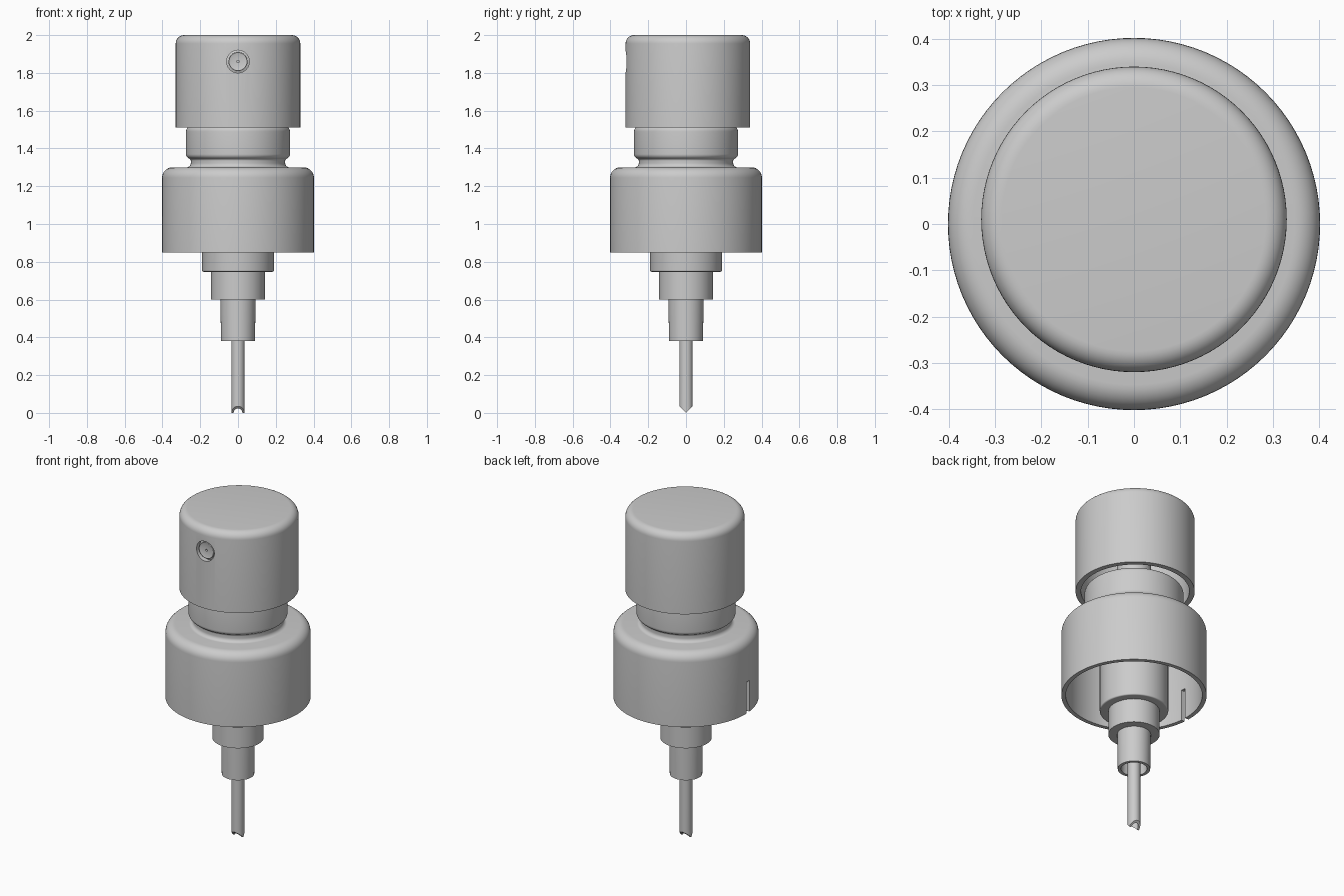
import bpy, bmesh, math
from mathutils import Vector, Matrix

if "Cube" in bpy.data.objects:
    bpy.data.objects.remove(bpy.data.objects["Cube"])

SEG = 96


def fillet(points, steps=8):
    """Round the corners of an (r, z, fillet radius) profile."""
    out = []
    for i, p in enumerate(points):
        c = Vector(p[:2])
        if len(p) < 3:
            out.append(c)
            continue
        a = (Vector(points[i - 1][:2]) - c).normalized()
        b = (Vector(points[(i + 1) % len(points)][:2]) - c).normalized()
        half = a.angle(b) / 2
        start = c + a * (p[2] / math.tan(half))
        centre = c + (a + b).normalized() * (p[2] / math.sin(half))
        v = start - centre
        sweep = math.pi - 2 * half
        if a.x * b.y - a.y * b.x < 0:
            sweep = -sweep
        for k in range(steps + 1):
            t = -sweep * k / steps
            out.append(centre + Vector((v.x * math.cos(t) - v.y * math.sin(t),
                                        v.x * math.sin(t) + v.y * math.cos(t))))
    return out


def lathe(name, points, seg=SEG, closed=False, matrix=Matrix()):
    """Spin a profile around z; the matrix places the result."""
    prof = fillet(points)
    bm = bmesh.new()
    rings = [[bm.verts.new((p.x * math.cos(2 * math.pi * j / seg),
                            p.x * math.sin(2 * math.pi * j / seg), p.y))
              for j in range(seg)] for p in prof]
    for i in range(len(rings) if closed else len(rings) - 1):
        a, b = rings[i], rings[(i + 1) % len(rings)]
        for j in range(seg):
            k = (j + 1) % seg
            bm.faces.new((a[j], b[j], b[k], a[k]))
    bmesh.ops.remove_doubles(bm, verts=bm.verts, dist=1e-5)
    bmesh.ops.recalc_face_normals(bm, faces=bm.faces)
    bm.transform(matrix)
    mesh = bpy.data.meshes.new(name)
    bm.to_mesh(mesh)
    bm.free()
    ob = bpy.data.objects.new(name, mesh)
    bpy.context.collection.objects.link(ob)
    return ob


def activate(ob):
    bpy.ops.object.select_all(action='DESELECT')
    ob.select_set(True)
    bpy.context.view_layer.objects.active = ob


def cut(ob, cutter):
    cutter.hide_render = True
    activate(ob)
    m = ob.modifiers.new("cut", 'BOOLEAN')
    m.operation, m.solver, m.object = 'DIFFERENCE', 'EXACT', cutter
    bpy.ops.object.modifier_apply(modifier=m.name)
    bpy.data.objects.remove(cutter)


# Hollow press cap, set slightly back
cap = lathe("press_cap", [(0, 2), (.33, 2, .045), (.33, 1.51), (.3, 1.51),
                          (.3, 1.93, .02), (0, 1.93)],
            matrix=Matrix.Translation((0, .01, 0)))

# Spray nozzle: round opening in the cap front, with a recessed insert
front = Matrix.Translation((0, 0, 1.86)) @ Matrix.Rotation(math.pi / 2, 4, 'X')
cut(cap, lathe("nozzle_cutter", [(0, .27), (.06, .27), (.06, .4), (0, .4)],
               48, matrix=front))
nozzle = lathe("nozzle_insert", [(0, .29), (.006, .29), (.006, .304), (.04, .304),
                                 (.05, .308, .003), (.05, .29), (.062, .285),
                                 (.062, .02), (0, .02)], 48, matrix=front)

# Stem joining the cap to the pump
stem = lathe("stem", [(0, 1.94), (.095, 1.94), (.095, 1.5), (0, 1.5)], 64)

# Neck and hollow collar skirt
collar = lathe("collar", [(0, 1.52), (.275, 1.52, .03), (.275, 1.355, .025),
                          (.25, 1.342, .012), (.25, 1.3, .022),
                          (.402, 1.3, .055), (.402, .85), (.378, .85),
                          (.378, 1.24, .03), (0, 1.24)])

# Slit in the skirt on the left side
bpy.ops.mesh.primitive_cube_add(size=1, location=(-.4, -.025, .93))
slit = bpy.context.object
slit.name = "slit_cutter"
slit.scale = (.12, .03, .22)
cut(collar, slit)

# Stepped pump body with open tube socket
body = lathe("pump_body", [(0, 1.25), (.19, 1.25), (.19, .747, .008), (.142, .747),
                           (.142, .6), (.093, .6), (.09, .38), (.072, .38),
                           (.07, .55), (0, .55)])

# Dip tube, its lower end cut to a V
tube = lathe("dip_tube", [(.035, .56), (.035, 0), (.023, 0), (.023, .56)],
             48, closed=True)
for v in tube.data.vertices:
    if v.co.z < .01:
        v.co.z = abs(v.co.y)

for ob in (cap, nozzle, stem, collar, body, tube):
    activate(ob)
    bpy.ops.object.shade_smooth_by_angle(angle=math.radians(35))
